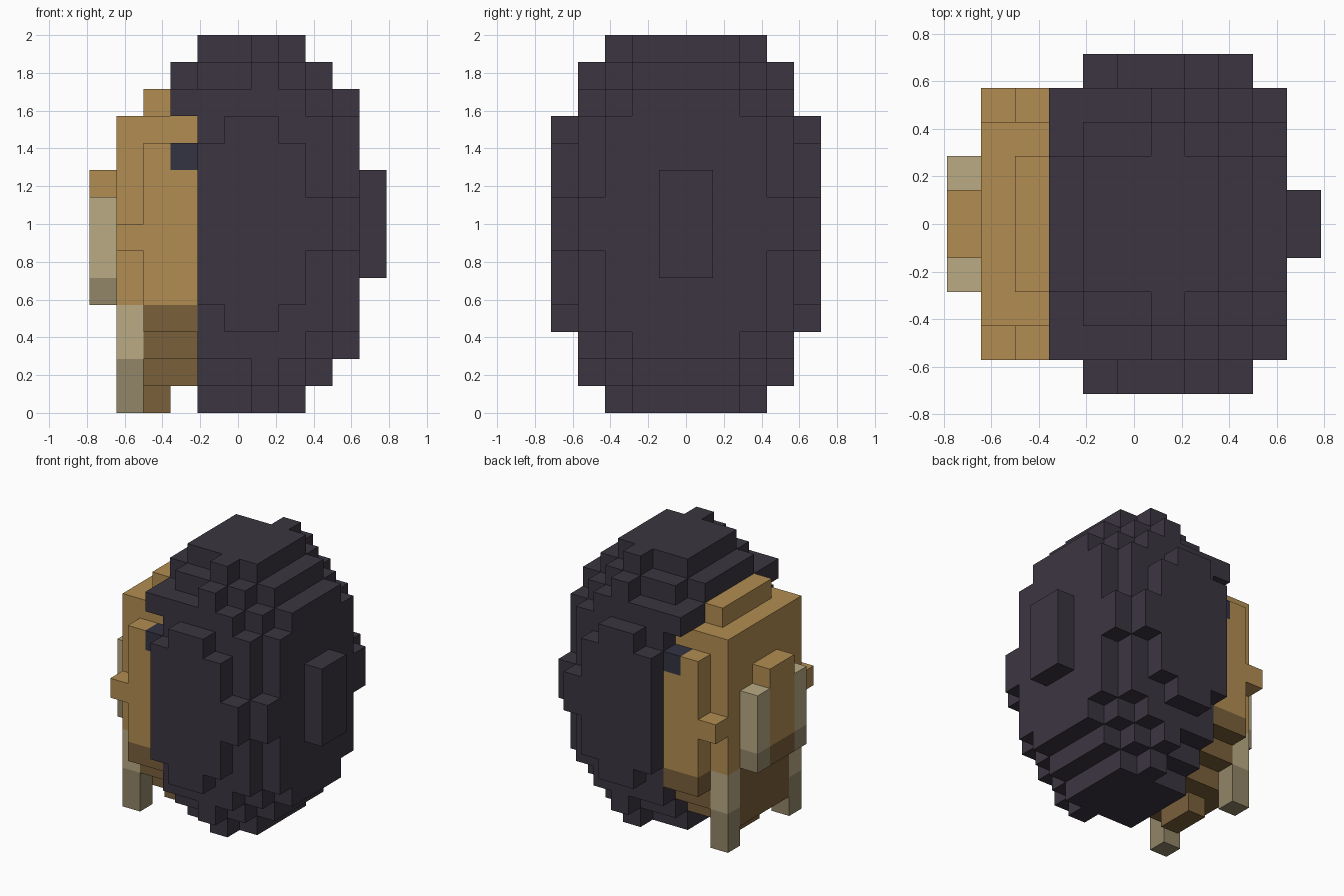
import bpy, bmesh

old = bpy.data.objects.get("Cube")
if old:
    bpy.data.objects.remove(old, do_unlink=True)

S = 1 / 7          # size of one block
NX = 11            # blocks along x
HY = 5             # blocks on each side of y = 0


def material(name, rgb):
    m = bpy.data.materials.new(name)
    m.use_nodes = True
    m.diffuse_color = (*rgb, 1)
    m.node_tree.nodes["Principled BSDF"].inputs["Base Color"].default_value = (*rgb, 1)
    return m


mats = {
    "hair": material("dark plum", (0.044, 0.036, 0.051)),
    "eye": material("blue black", (0.033, 0.033, 0.055)),
    "skin": material("tan brown", (0.45, 0.27, 0.084)),
    "shade": material("dark brown", (0.195, 0.115, 0.044)),
    "ivory": material("beige", (0.49, 0.405, 0.23)),
    "stain": material("dull beige", (0.29, 0.24, 0.14)),
}

cells = {}         # (x, y, z) -> (part, colour)


def fill(part, colour, x, band, z):
    """Fill blocks between edges x, z and between distances band, on both y sides."""
    for i in range(*x):
        for b in range(*band):
            for k in range(*z):
                for j in (HY + b, HY - 1 - b):
                    cells[i, j, k] = (part, colour)


# Rounded hair mass: stepped outline for each height, mirrored top to bottom
# rows: height range above the middle, band range, x range
hair_steps = [
    ((0, 1), (0, 4), (4, 10)), ((0, 1), (4, 5), (4, 9)),
    ((1, 3), (0, 3), (4, 10)), ((1, 3), (3, 4), (4, 9)), ((1, 3), (4, 5), (4, 8)),
    ((3, 4), (0, 3), (4, 10)), ((3, 4), (3, 4), (4, 9)), ((3, 4), (4, 5), (5, 7)),
    ((4, 5), (0, 2), (4, 10)), ((4, 5), (2, 3), (4, 9)), ((4, 5), (3, 4), (4, 8)),
    ((5, 6), (0, 2), (4, 9)), ((5, 6), (2, 3), (4, 8)), ((5, 6), (3, 4), (6, 7)),
    ((6, 7), (0, 2), (4, 8)), ((6, 7), (2, 3), (6, 7)),
]
for (lo, hi), band, x in hair_steps:
    fill("hair", "hair", x, band, (7 + lo, 7 + hi))
    fill("hair", "hair", x, band, (7 - hi, 7 - lo))
fill("hair", "hair", (3, 4), (0, 4), (11, 12))      # fringe
fill("hair", "hair", (3, 4), (0, 2), (12, 13))
fill("hair_knot", "hair", (10, 11), (0, 1), (5, 9))

# Face
fill("face", "skin", (2, 3), (0, 2), (11, 12))
fill("face", "skin", (1, 4), (0, 3), (4, 11))
fill("face", "skin", (2, 4), (3, 4), (4, 10))
fill("face", "skin", (1, 2), (3, 4), (6, 7))        # cheek nubs
fill("eyes", "eye", (3, 4), (3, 4), (9, 10))

# Shaded jaw and beard
fill("jaw", "shade", (2, 4), (3, 4), (3, 4))
fill("jaw", "shade", (2, 4), (0, 3), (2, 4))
fill("jaw", "shade", (1, 4), (0, 2), (1, 4))
fill("jaw", "shade", (2, 3), (0, 1), (0, 1))

# Snout with beige sides
fill("snout", "skin", (0, 1), (0, 1), (5, 9))
fill("snout", "shade", (0, 1), (0, 1), (4, 5))
fill("snout_sides", "ivory", (0, 1), (1, 2), (5, 8))
fill("snout_sides", "stain", (0, 1), (1, 2), (4, 5))

# Tusks
fill("tusks", "ivory", (1, 2), (2, 3), (2, 4))
fill("tusks", "stain", (1, 2), (2, 3), (0, 2))


def build(part):
    """Skin the outside faces of one part's blocks."""
    bm = bmesh.new()
    used = []
    for cell, (owner, colour) in cells.items():
        if owner != part:
            continue
        if colour not in used:
            used.append(colour)
        for axis in range(3):
            for side in (0, 1):
                n = list(cell)
                n[axis] += 2 * side - 1
                if tuple(n) in cells:
                    continue
                u, v = (axis + 1) % 3, (axis + 2) % 3
                ring = []
                for du, dv in ((0, 0), (1, 0), (1, 1), (0, 1)):
                    p = list(cell)
                    p[axis] += side
                    p[u] += du
                    p[v] += dv
                    ring.append(bm.verts.new(((p[0] - NX / 2) * S, (p[1] - HY) * S, p[2] * S)))
                face = bm.faces.new(ring if side else ring[::-1])
                face.material_index = used.index(colour)
    bmesh.ops.remove_doubles(bm, verts=bm.verts, dist=S / 100)
    bmesh.ops.dissolve_limit(bm, angle_limit=0.01, verts=bm.verts, edges=bm.edges,
                             delimit={"MATERIAL"})
    mesh = bpy.data.meshes.new(part)
    bm.to_mesh(mesh)
    bm.free()
    for colour in used:
        mesh.materials.append(mats[colour])
    bpy.context.collection.objects.link(bpy.data.objects.new(part, mesh))


for part in sorted({owner for owner, _ in cells.values()}):
    build(part)
